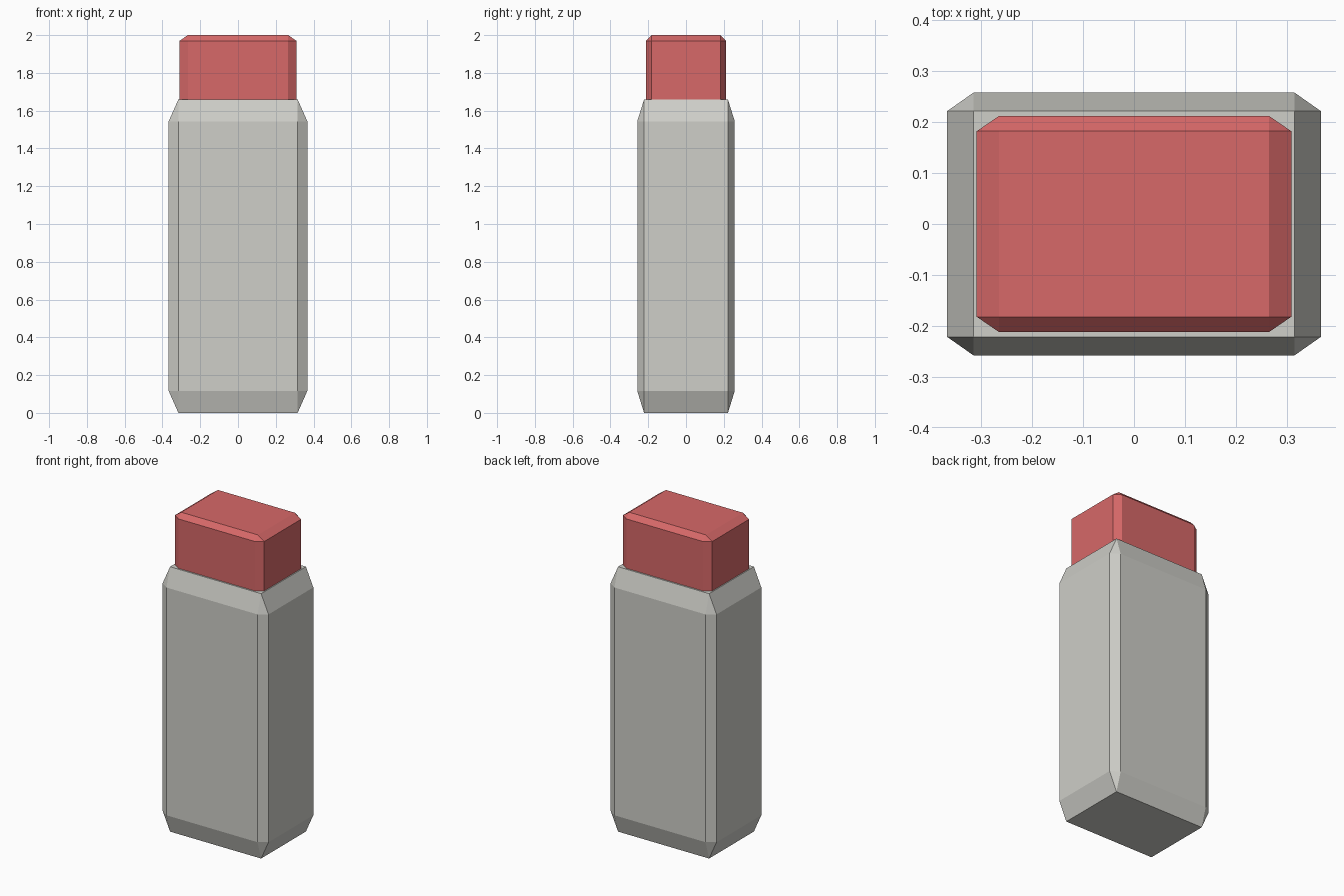
import bpy
import bmesh
from mathutils import Matrix, Vector

default = bpy.data.objects.get("Cube")
if default:
    bpy.data.objects.remove(default, do_unlink=True)


def make_material(name, color):
    mat = bpy.data.materials.new(name)
    mat.use_nodes = True
    mat.diffuse_color = color
    mat.node_tree.nodes["Principled BSDF"].inputs["Base Color"].default_value = color
    return mat


def chamfered_block(name, half_x, half_y, bottom, top, material):
    """Chamfer a unit block first, then stretch it so the chamfer scales too."""
    bm = bmesh.new()
    bmesh.ops.create_cube(bm, size=2)
    bmesh.ops.bevel(bm, geom=bm.edges[:], offset=0.14, segments=1,
                    profile=0.5, affect='EDGES')
    size = Vector((half_x, half_y, (top - bottom) / 2, 1))
    place = Matrix.Translation((0, 0, (top + bottom) / 2))
    bm.transform(place @ Matrix.Diagonal(size))
    mesh = bpy.data.meshes.new(name)
    bm.to_mesh(mesh)
    bm.free()
    mesh.materials.append(material)
    obj = bpy.data.objects.new(name, mesh)
    bpy.context.collection.objects.link(obj)
    return obj


grey = make_material("warm grey", (0.62, 0.62, 0.58, 1))
red = make_material("soft red", (0.68, 0.14, 0.14, 1))

# Tall body, with the cap sunk slightly into its top
chamfered_block("body", 0.367, 0.258, 0, 1.66, grey)
chamfered_block("cap", 0.309, 0.212, 1.57, 2, red)
